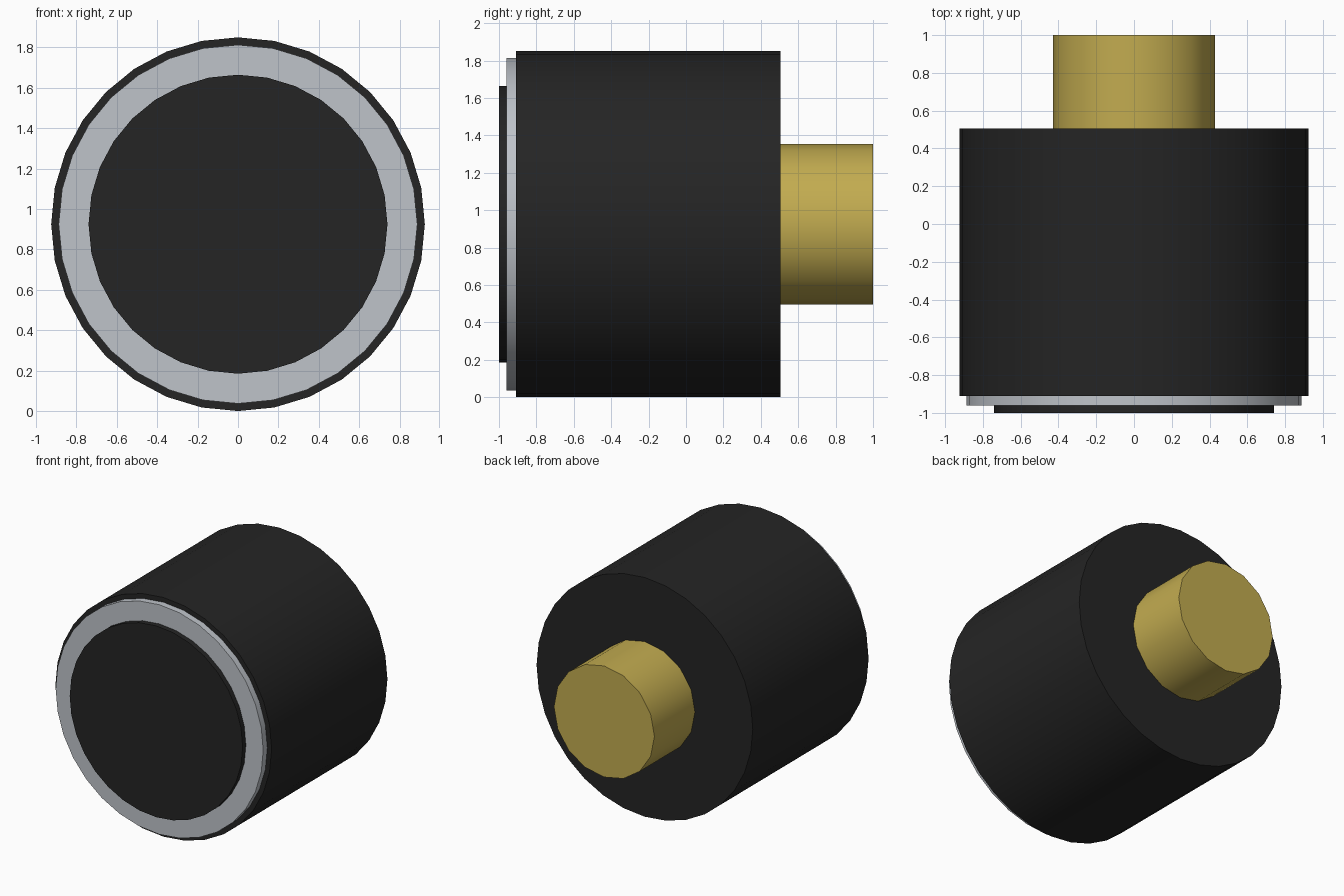
import bpy
import math

cube = bpy.data.objects.get("Cube")
if cube:
    bpy.data.objects.remove(cube, do_unlink=True)

AXIS_Z = 0.925  # height of the shared centre axis


def material(name, color):
    m = bpy.data.materials.new(name)
    m.use_nodes = True
    m.diffuse_color = (*color, 1)
    m.node_tree.nodes["Principled BSDF"].inputs["Base Color"].default_value = (*color, 1)
    return m


def drum(name, radius, y_front, y_back, sides, mat):
    """Smooth-sided cylinder lying along y, with a vertex at the top."""
    bpy.ops.mesh.primitive_cylinder_add(
        vertices=sides, radius=radius, depth=y_back - y_front,
        location=(0, (y_front + y_back) / 2, AXIS_Z),
        rotation=(math.pi / 2, 0, 0))
    ob = bpy.context.object
    ob.name = name
    ob.data.materials.append(mat)
    bpy.ops.object.transform_apply(location=False, rotation=True, scale=True)
    bpy.ops.object.shade_smooth_by_angle(angle=math.radians(40))
    return ob


black = material("matte black", (0.018, 0.018, 0.018))
silver = material("silver", (0.52, 0.55, 0.59))
brass = material("brass", (0.54, 0.41, 0.08))

# Main barrel, stepped front rim and face, and rear shaft
drum("barrel", 0.925, -0.91, 0.505, 32, black)
drum("front_rim", 0.888, -0.96, -0.91, 32, silver)
drum("front_face", 0.74, -1.0, -0.96, 32, black)
drum("rear_shaft", 0.43, 0.505, 1.0, 16, brass)
